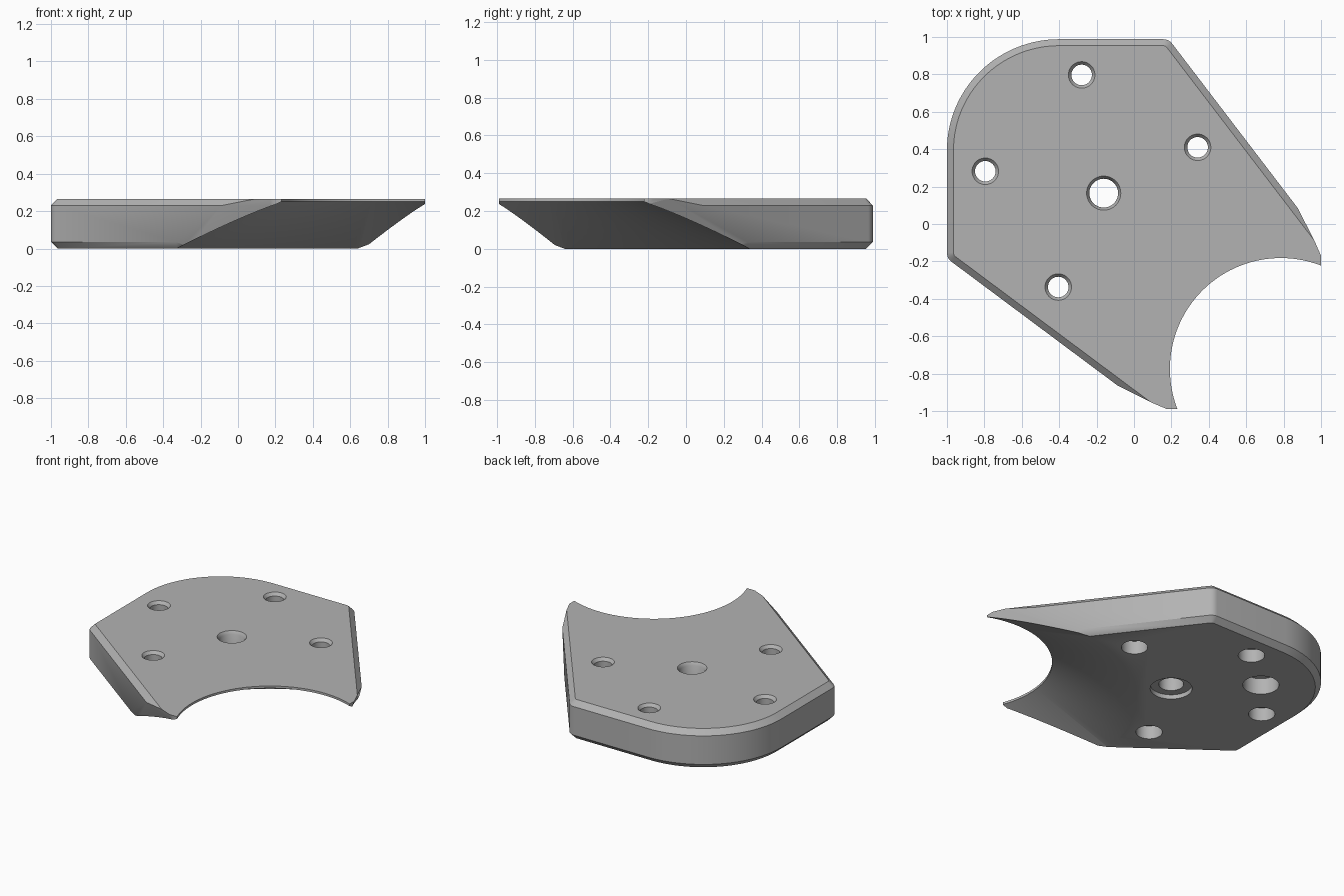
import bpy, bmesh
from math import radians, sin, cos, tau
from mathutils import Vector

HEIGHT = 0.265
CHAMFER = 0.035

if "Cube" in bpy.data.objects:
    bpy.data.objects.remove(bpy.data.objects["Cube"])

grey = bpy.data.materials.new("plain_grey")
grey.use_nodes = True
grey.diffuse_color = (0.45, 0.45, 0.45, 1)
grey.node_tree.nodes["Principled BSDF"].inputs["Base Color"].default_value = grey.diffuse_color


def mirrored(p):
    """Reflect across the diagonal symmetry plane."""
    return Vector((-p[1], -p[0], p[2]))


def new_object(name, bm):
    bmesh.ops.recalc_face_normals(bm, faces=bm.faces)
    mesh = bpy.data.meshes.new(name)
    bm.to_mesh(mesh)
    bm.free()
    obj = bpy.data.objects.new(name, mesh)
    bpy.context.collection.objects.link(obj)
    obj.data.materials.append(grey)
    return obj


def lathe(name, centre, profile, sides):
    """Solid of revolution about a vertical axis, from (radius, z) pairs."""
    bm = bmesh.new()
    rings = [[bm.verts.new((centre[0] + r * cos(tau * i / sides),
                            centre[1] + r * sin(tau * i / sides), z))
              for i in range(sides)] for r, z in profile]
    for low, high in zip(rings, rings[1:]):
        for i in range(sides):
            j = (i + 1) % sides
            bm.faces.new((low[i], low[j], high[j], high[i]))
    bm.faces.new(rings[0][::-1])
    bm.faces.new(rings[-1])
    return new_object(name, bm)


def cut(target, cutter):
    cutter.hide_render = True
    mod = target.modifiers.new(cutter.name, "BOOLEAN")
    mod.operation = "DIFFERENCE"
    mod.solver = "EXACT"
    mod.object = cutter
    bpy.context.view_layer.objects.active = target
    bpy.ops.object.modifier_apply(modifier=mod.name)
    bpy.data.objects.remove(cutter)


def slice_off(bm, point, normal):
    """Remove everything beyond a plane and close the cut."""
    result = bmesh.ops.bisect_plane(
        bm, geom=bm.verts[:] + bm.edges[:] + bm.faces[:], dist=1e-5,
        plane_co=point, plane_no=normal, clear_outer=True)
    edges = [e for e in result["geom_cut"] if isinstance(e, bmesh.types.BMEdge) and e.is_boundary]
    if edges:
        bmesh.ops.contextual_create(bm, geom=edges)


# Plate outline: half of it, then the mirrored half
def arc(cx, cy, r, start, end, steps):
    return [Vector((cx + r * cos(radians(start + (end - start) * i / steps)),
                    cy + r * sin(radians(start + (end - start) * i / steps)), 0))
            for i in range(steps + 1)]


half = arc(-0.4, 0.4, 0.6, 135, 90, 16)
half += arc(0.156, 0.94, 0.06, 90, 37, 6)
half.append(Vector((1.16, -0.291, 0)))
outline = half + [mirrored(p) for p in reversed(half[1:])]

# Plate body with chamfered top and bottom rims
bm = bmesh.new()
base = bm.faces.new([bm.verts.new(p) for p in outline])
top = bmesh.ops.extrude_face_region(bm, geom=[base], use_keep_orig=True)
bmesh.ops.translate(bm, vec=(0, 0, HEIGHT),
                    verts=[v for v in top["geom"] if isinstance(v, bmesh.types.BMVert)])
bmesh.ops.recalc_face_normals(bm, faces=bm.faces)
rims = [e for e in bm.edges if abs(e.verts[0].co.z - e.verts[1].co.z) < 0.01]
bmesh.ops.bevel(bm, geom=rims, offset=CHAMFER, segments=1, affect="EDGES")

# Trimmed horn tips and relieved lower side edges
side_plane = [Vector((0.66, 0.37, 0)), Vector((0.865, 0.1, 0.22)), Vector((1, -0.18, 0.257))]
inside = Vector((-0.2, 0.2, 0.13))
for flip in (False, True):
    a, b, c = [mirrored(p) if flip else p for p in side_plane]
    normal = (b - a).cross(c - a).normalized()
    if normal.dot(inside - a) > 0:
        normal.negate()
    slice_off(bm, a, normal)
    tip = Vector((1, 0, 0))
    tip = mirrored(tip) if flip else tip
    slice_off(bm, tip, tip)
for v in bm.verts:
    v.co.y *= 0.988
plate = new_object("mounting_plate", bm)

# Round mouth with a wide sloping undercut
cut(plate, lathe("mouth_cutter", (0.785, -0.775),
                 [(1.225, -0.05), (1.12, 0), (0.593, 0.25), (0.593, 0.4)], 160))

# Four bolt holes, widened below and countersunk above
bolt = [(0.082, -0.05), (0.082, 0.09), (0.055, 0.09), (0.055, 0.245), (0.075, 0.27)]
for x, y in ((-0.28, 0.797), (0.34, 0.41), (-0.795, 0.282), (-0.405, -0.337)):
    cut(plate, lathe("bolt_hole_cutter", (x, y), bolt, 40))

# Centre hole with a shallow seat below
cut(plate, lathe("centre_hole_cutter", (-0.162, 0.165),
                 [(0.13, -0.05), (0.13, 0.03), (0.077, 0.03), (0.077, 0.245), (0.095, 0.27)], 48))

# Blind pocket underneath
cut(plate, lathe("pocket_cutter", (-0.56, 0.555), [(0.112, -0.05), (0.112, 0.11)], 48))

# Smooth shading with crisp edges
bpy.ops.object.select_all(action="DESELECT")
plate.select_set(True)
bpy.context.view_layer.objects.active = plate
bpy.ops.object.shade_smooth_by_angle(angle=radians(38))
